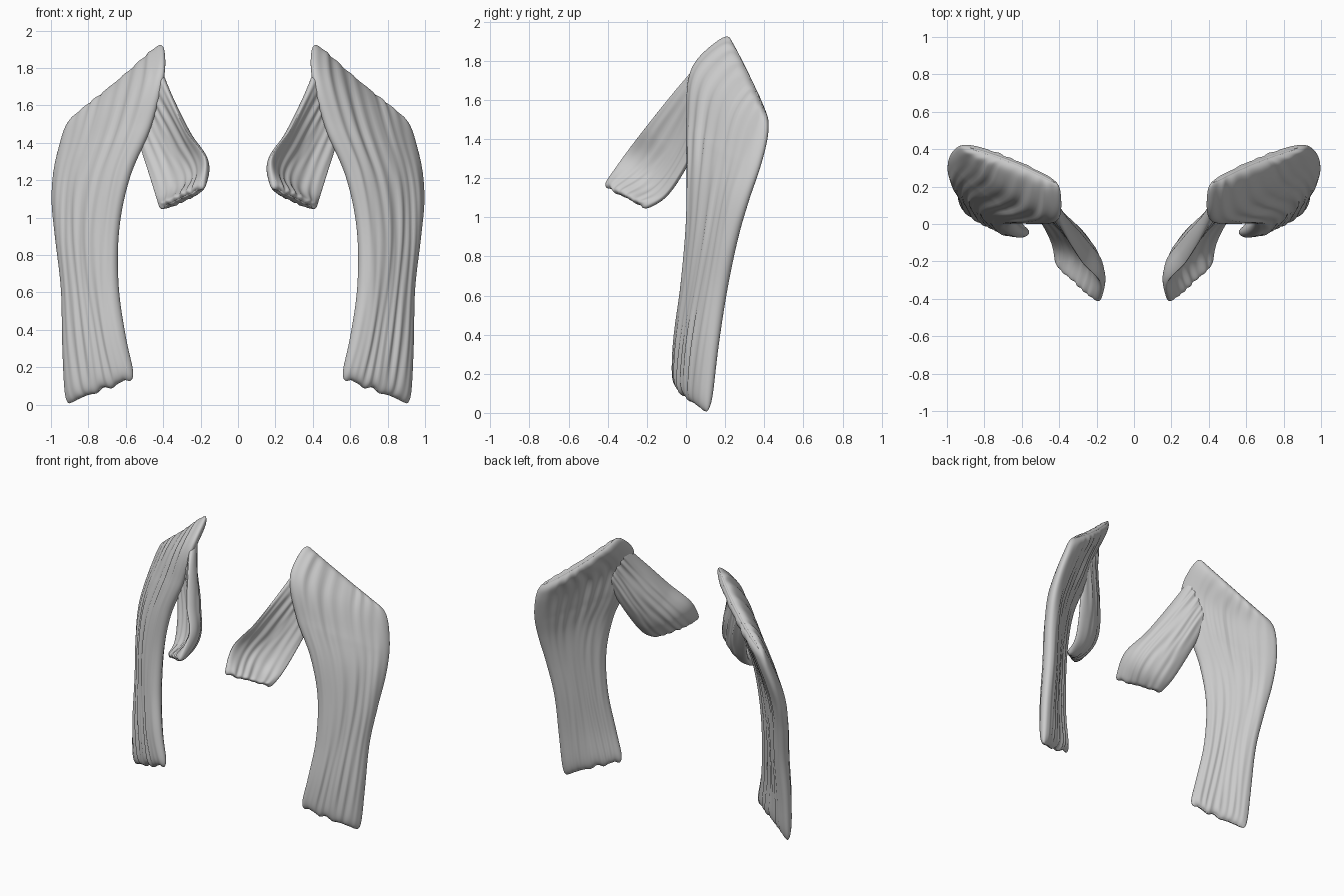
import bpy, bmesh, math
from mathutils import Vector, noise

if "Cube" in bpy.data.objects:
    bpy.data.objects.remove(bpy.data.objects["Cube"])

grey = bpy.data.materials.new("light grey")
grey.diffuse_color = (0.6, 0.6, 0.6, 1)
grey.use_nodes = True
grey.node_tree.nodes["Principled BSDF"].inputs["Base Color"].default_value = grey.diffuse_color


def spline(pts, t):
    """Smooth point on a row of control points, t from 0 to 1."""
    p = [Vector(q) for q in pts]
    p = [2 * p[0] - p[1]] + p + [2 * p[-1] - p[-2]]
    n = len(pts) - 1
    i = min(int(t * n), n - 1)
    f = t * n - i
    a, b, c, d = p[i:i + 4]
    return 0.5 * (2 * b + (c - a) * f + (2 * a - 5 * b + 4 * c - d) * f * f
                  + (3 * b - a - 3 * c + d) * f ** 3)


def fibre(u, v, seed, count):
    """Lengthwise grooves that wander a little along the band."""
    w = noise.noise(Vector((u * 3, v * 2.5, seed)))
    wave = math.sin(2 * math.pi * count * (u + 0.07 * w))
    streak = noise.noise(Vector((u * count * 1.5, v * 3, seed + 9)))
    return 0.6 * wave * (0.6 + 0.6 * w) + 1.1 * streak


def band(name, edge_a, edge_b, thick, bulge, skew, count, groove, ragged, seed,
         rows=110, cols=60):
    """Closed fibrous strap lofted between two edge curves, mirrored in x."""
    bm = bmesh.new()
    rings = []
    for j in range(rows + 1):
        v = 0.5 - 0.5 * math.cos(math.pi * j / rows)
        a, b = spline(edge_a, v), spline(edge_b, v)
        e = 0.01
        along = (spline(edge_a, min(v + e, 1)) + spline(edge_b, min(v + e, 1))
                 - spline(edge_a, max(v - e, 0)) - spline(edge_b, max(v - e, 0)))
        nrm = (b - a).cross(along).normalized()
        down = along.normalized()
        end = max(0.03, 1 - abs(2 * v - 1) ** 26) ** 0.5
        grow = max(0, (v - 0.75) / 0.25) ** 2
        inset = 0.07 * (1 - end)
        ring = []
        for k in range(2 * cols):
            side = 1 if k < cols else -1
            s = k / cols if k < cols else 2 - k / cols
            u = 0.5 - 0.5 * math.cos(math.pi * s)
            h = thick(v) * end * max(0, 1 - abs(2 * u - 1) ** 5) ** 0.5
            h += groove * fibre(u, v, seed + side, count) * end * min(1, 5 * u * (1 - u))
            arch = bulge(v) * 4 * u ** skew * (1 - u)
            p = a.lerp(b, inset + u * (1 - 2 * inset)) + nrm * (arch + side * h)
            p += down * ragged * grow * fibre(u, 1, seed, count * 0.6)
            ring.append(bm.verts.new(p))
        rings.append(ring)
    n = 2 * cols
    for r, q in zip(rings, rings[1:]):
        for k in range(n):
            bm.faces.new((r[k], r[(k + 1) % n], q[(k + 1) % n], q[k]))
    # end caps stitched straight across
    for r in (rings[0], rings[-1]):
        for k in range(cols):
            quad = [r[k], r[k + 1], r[(n - k - 1) % n], r[(n - k) % n]]
            quad = list(dict.fromkeys(quad))
            if len(quad) > 2:
                bm.faces.new(quad)
    bmesh.ops.recalc_face_normals(bm, faces=bm.faces)
    for f in bm.faces:
        f.smooth = True
    me = bpy.data.meshes.new(name)
    bm.to_mesh(me)
    bm.free()
    me.materials.append(grey)
    ob = bpy.data.objects.new(name, me)
    bpy.context.collection.objects.link(ob)
    ob.modifiers.new("mirror", 'MIRROR').use_mirror_merge = False
    return ob


# long outer strap: inner/front edge and outer/back edge, top to bottom
band("long_strap",
     [(.395, .21, 1.945), (.40, .035, 1.76), (.47, .01, 1.49), (.58, .015, 1.23),
      (.64, .015, .95), (.645, -.01, .65), (.605, -.045, .37), (.55, -.055, .145)],
     [(.91, .42, 1.505), (.945, .41, 1.40), (.98, .37, 1.25), (.99, .31, 1.08),
      (.97, .25, .88), (.94, .195, .62), (.935, .15, .32), (.925, .115, .0)],
     thick=lambda v: 0.045 + 0.008 * math.sin(math.pi * v),
     bulge=lambda v: 0.02 - 0.035 * min(1, v / 0.3), skew=1, count=9,
     groove=0.009, ragged=0.014, seed=1)

# short curved flap: upper edge and lower edge, top to tip
band("short_flap",
     [(.43, .12, 1.84), (.36, -.05, 1.65), (.275, -.20, 1.465), (.175, -.31, 1.32),
      (.18, -.42, 1.16)],
     [(.56, .12, 1.55), (.525, .065, 1.40), (.475, -.015, 1.24), (.435, -.105, 1.11),
      (.415, -.205, 1.045)],
     thick=lambda v: 0.036,
     bulge=lambda v: 0.07 * math.sin(math.pi * v ** 1.2),
     skew=0.8, count=7, groove=0.007, ragged=0.006, seed=5)
